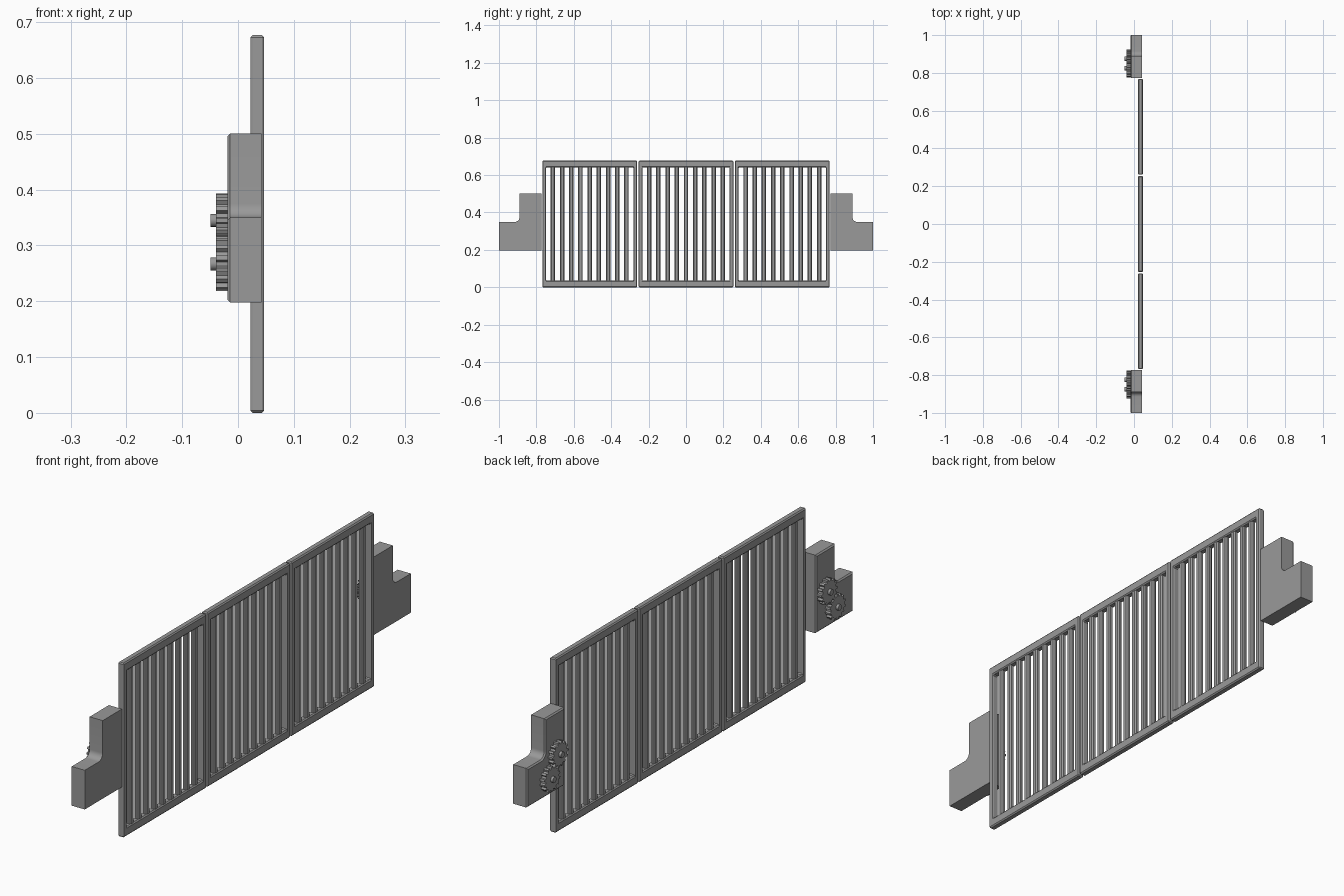
import bpy, bmesh
from math import sin, cos, pi, radians
from mathutils import Vector

if "Cube" in bpy.data.objects:
    bpy.data.objects.remove(bpy.data.objects["Cube"])

steel = bpy.data.materials.new("grey_steel")
steel.use_nodes = True
GREY = (0.32, 0.32, 0.32, 1)
steel.diffuse_color = GREY
steel.node_tree.nodes["Principled BSDF"].inputs["Base Color"].default_value = GREY


def finish(name, bm, bevel=0, smooth=False):
    """Turn a bmesh into a named object with an optional edge bevel."""
    bmesh.ops.recalc_face_normals(bm, faces=bm.faces)
    mesh = bpy.data.meshes.new(name)
    bm.to_mesh(mesh)
    bm.free()
    mesh.materials.append(steel)
    obj = bpy.data.objects.new(name, mesh)
    bpy.context.collection.objects.link(obj)
    if bevel:
        mod = obj.modifiers.new("Bevel", 'BEVEL')
        mod.width, mod.segments, mod.limit_method = bevel, 1, 'ANGLE'
    if smooth:
        bpy.ops.object.select_all(action='DESELECT')
        obj.select_set(True)
        bpy.context.view_layer.objects.active = obj
        bpy.ops.object.shade_smooth_by_angle(angle=radians(30))
    return obj


def extrude_x(points, x0, x1):
    """Extrude a (y, z) outline from x0 to x1."""
    bm = bmesh.new()
    face = bm.faces.new([bm.verts.new((x0, y, z)) for y, z in points])
    new = bmesh.ops.extrude_face_region(bm, geom=[face])
    verts = [g for g in new["geom"] if isinstance(g, bmesh.types.BMVert)]
    bmesh.ops.translate(bm, verts=verts, vec=(x1 - x0, 0, 0))
    return bm


def circle(cy, cz, r, n):
    return [(cy + r * cos(2 * pi * i / n), cz + r * sin(2 * pi * i / n)) for i in range(n)]


# Fence panels: bevelled rectangular frame with vertical bars
X0, X1, TOP = 0.022, 0.047, 0.677
PITCH, HALF, STILE, RAIL = 0.515, 0.2535, 0.02, 0.036
BARS = 9


def panel_frame(name, cy):
    bm = bmesh.new()
    rings = []
    for sy, top in ((-1, 0), (1, 0), (1, 1), (-1, 1)):
        yo, yi = cy + sy * HALF, cy + sy * (HALF - STILE)
        zo, zi = (TOP, TOP - RAIL) if top else (0, RAIL)
        rings.append([bm.verts.new(p) for p in
                      ((X0, yo, zo), (X1, yo, zo), (X1, yi, zi), (X0, yi, zi))])
    for i in range(4):
        a, b = rings[i], rings[(i + 1) % 4]
        for j in range(4):
            k = (j + 1) % 4
            bm.faces.new((a[j], a[k], b[k], b[j]))
    finish(name, bm, bevel=0.004)


def panel_bars(name, cy):
    bm = bmesh.new()
    inner = HALF - STILE
    step = 2 * inner / (BARS + 0.5)
    for i in range(BARS):
        y = cy + (i - (BARS - 1) / 2) * step
        cube = bmesh.ops.create_cube(bm, size=1)["verts"]
        bmesh.ops.scale(bm, verts=cube, vec=(0.019, 0.024, TOP - 1.6 * RAIL))
        bmesh.ops.translate(bm, verts=cube, vec=((X0 + X1) / 2, y, TOP / 2))
    upright = [e for e in bm.edges
               if abs(e.verts[0].co.z - e.verts[1].co.z) > 0.1]
    bmesh.ops.bevel(bm, geom=upright, offset=0.005, segments=1, affect='EDGES')
    finish(name, bm)


for label, i in (("rear", 1), ("middle", 0), ("front", -1)):
    panel_frame(label + "_panel_frame", i * PITCH)
    panel_bars(label + "_panel_bars", i * PITCH)

# Stepped end brackets, each with a pair of meshing gears
BX0, BX1 = -0.019, 0.042
R = 0.025
GEARS = (("upper", 0.825, 0.345, 0.0), ("lower", 0.875, 0.267, 0.5))
TEETH = 14


def gear_outline(cy, cz, phase):
    pts = []
    for t in range(TEETH):
        for offset, r in ((-0.3, 0.041), (-0.18, 0.049), (0.18, 0.049), (0.3, 0.041)):
            a = 2 * pi * (t + phase + offset) / TEETH
            pts.append((cy + r * cos(a), cz + r * sin(a)))
    return pts


for label, s in (("rear", 1), ("front", -1)):
    # Outline with a concave fillet between the two steps
    outline = [(0.772, 0.198), (1.0, 0.198), (1.0, 0.35)]
    for i in range(9):
        a = -pi / 2 - i * pi / 16
        outline.append((0.89 + R + R * cos(a), 0.35 + R + R * sin(a)))
    outline += [(0.89, 0.501), (0.772, 0.501)]
    bm = extrude_x([(s * y, z) for y, z in outline], BX0, BX1)
    rim = [e for e in bm.edges if all(v.co.x < BX0 + 0.001 for v in e.verts)]
    bmesh.ops.bevel(bm, geom=rim, offset=0.005, segments=1, affect='EDGES')
    finish(label + "_bracket", bm, smooth=True)

    for pos, gy, gz, phase in GEARS:
        pts = [(s * y, z) for y, z in gear_outline(gy, gz, phase)]
        finish(f"{label}_{pos}_gear", extrude_x(pts, -0.039, BX0 + 0.001))
        pin = circle(s * gy, gz, 0.0115, 16)
        finish(f"{label}_{pos}_pin", extrude_x(pin, -0.049, -0.038), smooth=True)
